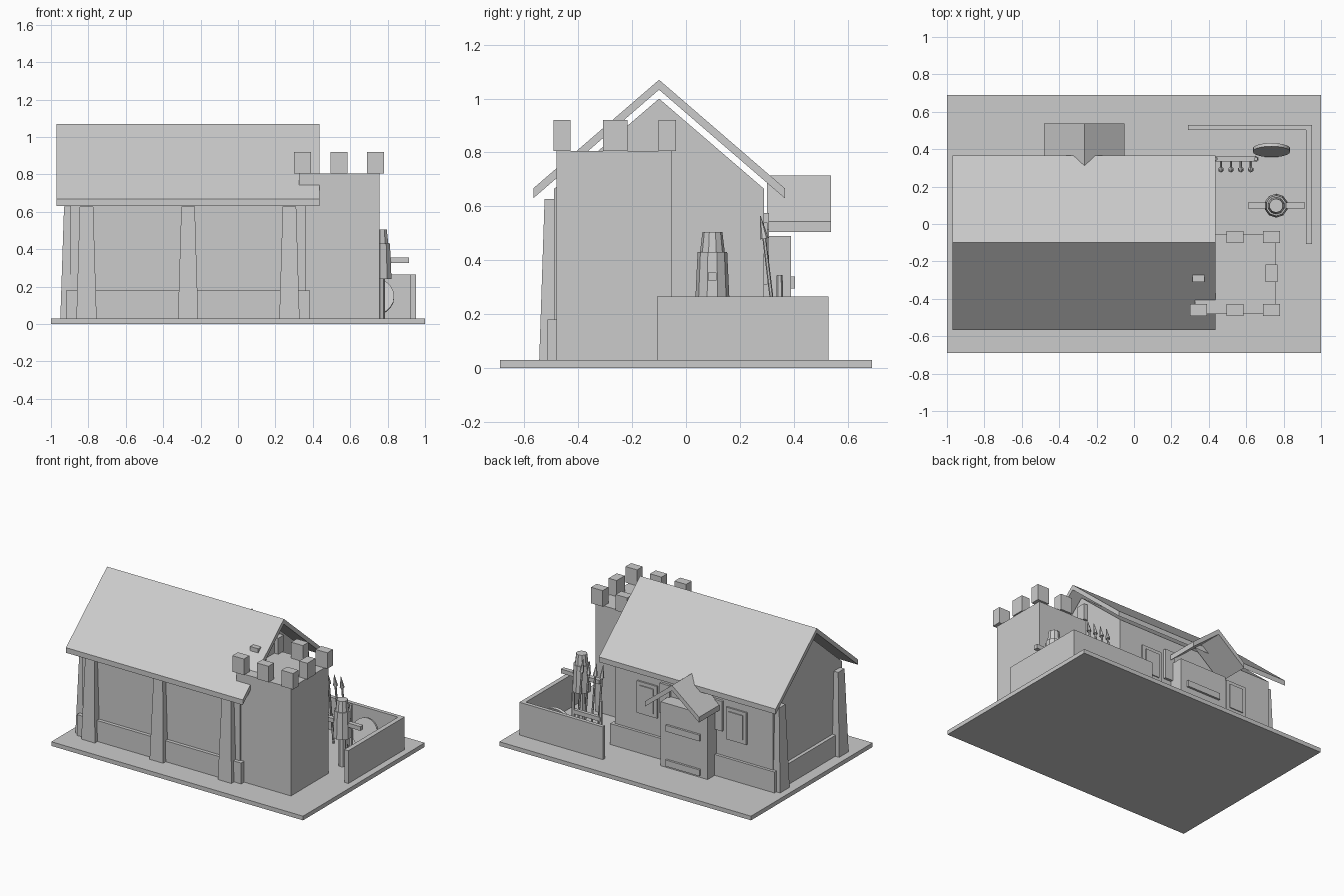
import bpy, bmesh, math
from mathutils import Vector, Matrix

if "Cube" in bpy.data.objects:
    bpy.data.objects.remove(bpy.data.objects["Cube"], do_unlink=True)

stone = bpy.data.materials.new("plain grey")
stone.use_nodes = True
GREY = (0.6, 0.6, 0.6, 1)
stone.diffuse_color = GREY
stone.node_tree.nodes["Principled BSDF"].inputs["Base Color"].default_value = GREY


def finish(name, bm):
    bmesh.ops.recalc_face_normals(bm, faces=bm.faces)
    mesh = bpy.data.meshes.new(name)
    bm.to_mesh(mesh)
    bm.free()
    mesh.materials.append(stone)
    ob = bpy.data.objects.new(name, mesh)
    bpy.context.collection.objects.link(ob)
    return ob


def box(name, x0, x1, y0, y1, z0, z1):
    bm = bmesh.new()
    bmesh.ops.create_cube(bm, size=1)
    for v in bm.verts:
        v.co = Vector((x1 if v.co.x > 0 else x0,
                       y1 if v.co.y > 0 else y0,
                       z1 if v.co.z > 0 else z0))
    return finish(name, bm)


def prism(name, profile, start, length, axis):
    """Extrude a profile (side, height) along the x or y axis."""
    bm = bmesh.new()
    place = (lambda s, z: (start, s, z)) if axis == "x" else (lambda s, z: (s, start, z))
    face = bm.faces.new([bm.verts.new(place(s, z)) for s, z in profile])
    ext = bmesh.ops.extrude_face_region(bm, geom=[face])
    move = Vector((length, 0, 0)) if axis == "x" else Vector((0, length, 0))
    bmesh.ops.translate(bm, vec=move,
                        verts=[g for g in ext["geom"] if isinstance(g, bmesh.types.BMVert)])
    return finish(name, bm)


def rod(name, a, b, r0, r1, sides=8):
    """Tapered cylinder from point a to point b."""
    a, b = Vector(a), Vector(b)
    bm = bmesh.new()
    turn = (b - a).to_track_quat("Z", "Y").to_matrix().to_4x4()
    bmesh.ops.create_cone(bm, cap_ends=True, segments=sides, radius1=r0, radius2=r1,
                          depth=(b - a).length,
                          matrix=Matrix.Translation((a + b) / 2) @ turn)
    return finish(name, bm)


def chevron(mid, half, eave, apex, thick):
    return [(mid - half, eave), (mid, apex), (mid + half, eave),
            (mid + half, eave + thick), (mid, apex + thick), (mid - half, eave + thick)]


def buttress(name, centre, wall, foot, top, side):
    """Tapered support leaning on the front wall or the left wall."""
    bm = bmesh.new()
    bmesh.ops.create_cube(bm, size=1)
    for v in bm.verts:
        high = v.co.z > 0
        along = centre + math.copysign(0.036 if high else 0.054, v.co.x)
        out = wall if v.co.y > 0 else (top if high else foot)
        z = 0.628 if high else 0.03
        v.co = (along, out, z) if side == "front" else (out, along, z)
    finish(name, bm)


# Ground and main hall
box("ground_slab", -1, 1, -0.69, 0.69, 0, 0.03)
RIDGE = -0.1
prism("hall_walls", [(-0.49, 0.03), (0.29, 0.03), (0.29, 0.665), (RIDGE, 1.0), (-0.49, 0.665)],
      -0.895, 1.255, "x")
box("hall_plinth", -0.92, 0.385, -0.515, 0.31, 0.03, 0.18)
prism("hall_roof", chevron(RIDGE, 0.467, 0.63, 1.033, 0.037), -0.97, 1.405, "x")

# Buttresses
for i, x in enumerate((-0.81, -0.267, 0.275)):
    buttress(f"front_buttress_{i}", x, -0.48, -0.545, -0.525, "front")
for i, y in enumerate((-0.435, 0.235)):
    buttress(f"side_buttress_{i}", y, -0.885, -0.95, -0.93, "left")

# Tower with battlements
box("tower", 0.325, 0.757, -0.48, -0.053, 0.03, 0.805)
for i, x in enumerate((0.345, 0.54, 0.735)):
    for j, y in enumerate((-0.46, -0.263, -0.07)):
        if i == 1 and j == 1:
            continue
        hx, hy = (0.032, 0.046) if j == 1 else (0.046, 0.032)
        box(f"merlon_{i}_{j}", x - hx, x + hx, y - hy, y + hy, 0.805, 0.92)

# Doorway with its small roof and bars
DOOR = -0.265
box("doorway", -0.445, -0.07, 0.28, 0.39, 0.03, 0.49)
prism("doorway_roof", chevron(DOOR, 0.215, 0.505, 0.677, 0.038), 0.3, 0.238, "y")
for i, z in enumerate((0.045, 0.295)):
    box(f"door_bar_{i}", -0.39, -0.12, 0.385, 0.405, z, z + 0.045)
for i, x in enumerate((-0.465, -0.045)):
    box(f"door_side_panel_{i}", x - 0.038, x + 0.038, 0.285, 0.308, 0.36, 0.575)

# Back windows: frame and raised pane
for i, x in enumerate((-0.61, 0.1)):
    box(f"window_frame_{i}", x - 0.08, x + 0.08, 0.285, 0.302, 0.31, 0.54)
    box(f"window_pane_{i}", x - 0.055, x + 0.055, 0.285, 0.309, 0.34, 0.515)

# Yard walls
box("yard_wall_side", 0.92, 0.953, -0.108, 0.53, 0.03, 0.265)
box("yard_wall_back", 0.29, 0.92, 0.503, 0.53, 0.03, 0.265)

# Training dummy
DX, DY = 0.76, 0.098
rod("dummy_post", (DX, DY, 0.03), (DX, DY, 0.25), 0.025, 0.025)
rod("dummy_body", (DX, DY, 0.24), (DX, DY, 0.43), 0.064, 0.055, 10)
rod("dummy_head", (DX, DY, 0.43), (DX, DY, 0.505), 0.046, 0.037, 10)
box("dummy_arms", 0.61, 0.915, DY - 0.016, DY + 0.016, 0.325, 0.355)

# Round shield leaning back
tilt = math.radians(17)
normal = Vector((0, -math.cos(tilt), math.sin(tilt)))
centre = Vector((0.735, 0.395, 0.145))
rod("shield", centre - normal * 0.009, centre + normal * 0.009, 0.1, 0.1, 20)

# Spear rack
box("rack_rail", 0.43, 0.65, 0.335, 0.36, 0.2, 0.23)
for i, x in enumerate((0.435, 0.652)):
    rod(f"rack_post_{i}", (x, 0.348, 0.03), (x, 0.348, 0.345), 0.015, 0.011, 6)
foot, neck, tip = (0.345, 0.03), (0.291, 0.48), (0.276, 0.565)
for i in range(4):
    x = 0.465 + i * 0.053
    rod(f"spear_shaft_{i}", (x, *foot), (x, *neck), 0.007, 0.007, 6)
    rod(f"spear_head_{i}", (x, *neck), (x, *tip), 0.016, 0.001, 6)
